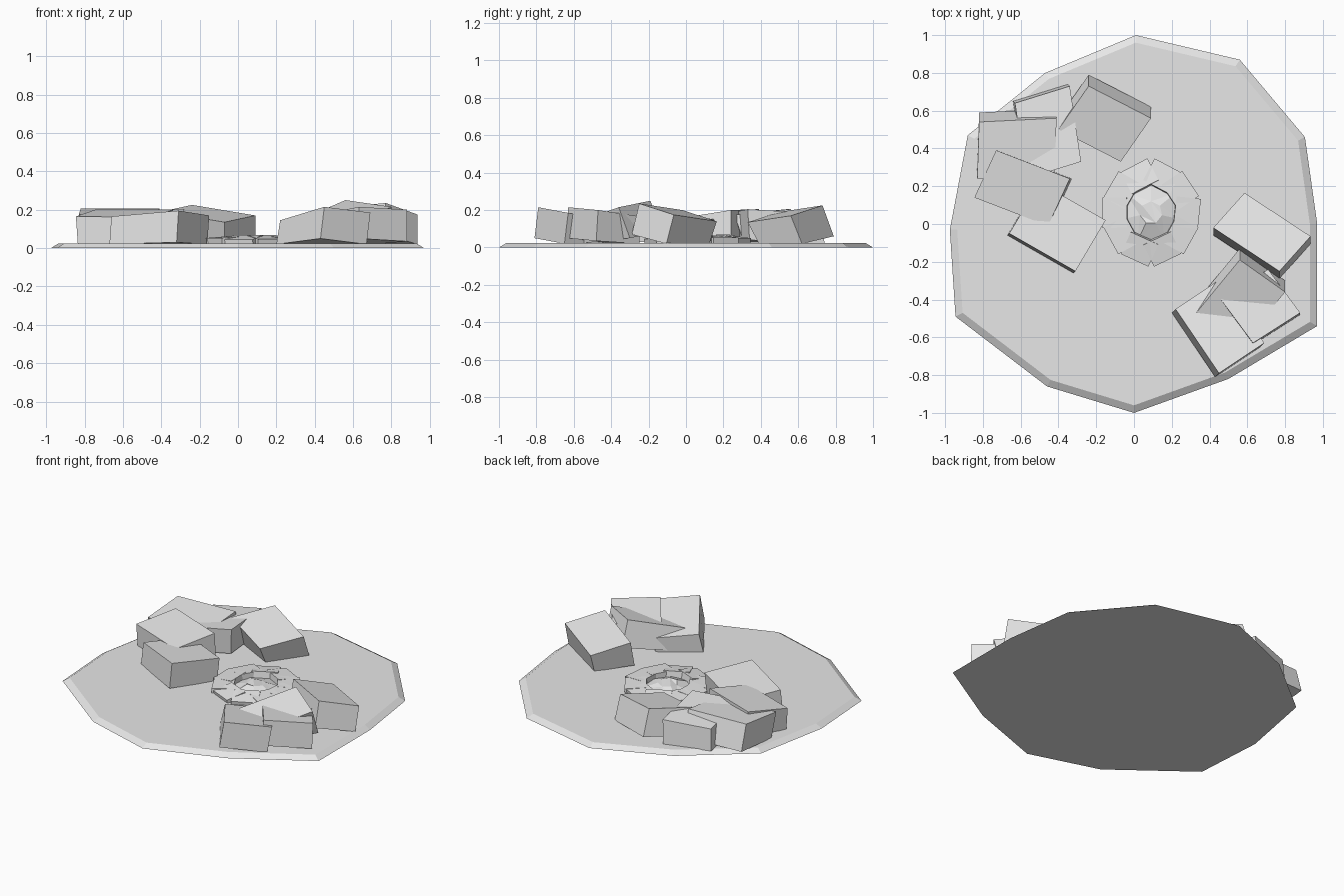
import bpy, bmesh, math, random
from mathutils import Vector, Matrix

if "Cube" in bpy.data.objects:
    bpy.data.objects.remove(bpy.data.objects["Cube"])

random.seed(4)
grey = bpy.data.materials.new("stone_grey")
grey.diffuse_color = (0.8, 0.8, 0.8, 1)
grey.use_nodes = True
grey.node_tree.nodes["Principled BSDF"].inputs["Base Color"].default_value = grey.diffuse_color


def finish(name, bm):
    bmesh.ops.recalc_face_normals(bm, faces=bm.faces)
    me = bpy.data.meshes.new(name)
    bm.to_mesh(me)
    bm.free()
    me.materials.append(grey)
    ob = bpy.data.objects.new(name, me)
    bpy.context.collection.objects.link(ob)
    return ob


def loft(bm, lower, upper):
    lo = [bm.verts.new(p) for p in lower]
    up = [bm.verts.new(p) for p in upper]
    n = len(lo)
    bm.faces.new(lo)
    bm.faces.new(up)
    for i in range(n):
        j = (i + 1) % n
        bm.faces.new((lo[i], lo[j], up[j], up[i]))


# Ground plate: irregular twelve-sided slab with a bevelled rim
rim = [(0.01, 1.0), (0.56, 0.87), (0.905, 0.46), (0.97, 0.0), (0.97, -0.54), (0.5, -0.82),
       (0.0, -1.0), (-0.46, -0.86), (-0.945, -0.49), (-0.975, -0.03), (-0.88, 0.47), (-0.47, 0.8)]
bm = bmesh.new()
loft(bm, [(x, y, 0) for x, y in rim], [(x * 0.96, y * 0.96, 0.024) for x, y in rim])
finish("ground_plate", bm)


# Rough blocks: a top corner, its two neighbours, and the sideways lean of the base
def block(name, a, b, c, lean):
    a, b, c = Vector(a), Vector(b), Vector(c)
    top = [a, b, b + c - a, c]
    base = [Vector((p.x + lean[0], p.y + lean[1], max(0.02, p.z - 0.165))) for p in top]
    bm = bmesh.new()
    loft(bm, base, top)
    finish(name, bm)


blocks = [
    ((-0.24, 0.73, 0.225), (0.09, 0.56, 0.17), (-0.40, 0.50, 0.19), (0, 0.06)),
    ((-0.34, 0.73, 0.18), (-0.63, 0.64, 0.16), (-0.28, 0.33, 0.205), (-0.01, 0.01)),
    ((-0.82, 0.54, 0.205), (-0.41, 0.56, 0.205), (-0.83, 0.24, 0.175), (0, 0.05)),
    ((-0.73, 0.39, 0.205), (-0.34, 0.24, 0.20), (-0.845, 0.14, 0.165), (0.01, 0)),
    ((-0.66, -0.05, 0.165), (-0.31, -0.25, 0.195), (-0.50, 0.22, 0.14), (-0.01, -0.01)),
    ((0.42, -0.02, 0.20), (0.77, -0.25, 0.235), (0.585, 0.165, 0.14), (0, -0.04)),
    ((0.22, -0.45, 0.145), (0.45, -0.79, 0.215), (0.46, -0.29, 0.115), (-0.02, -0.02)),
    ((0.63, -0.63, 0.215), (0.88, -0.47, 0.20), (0.46, -0.40, 0.18), (0, -0.01)),
    ((0.56, -0.19, 0.25), (0.80, -0.36, 0.215), (0.33, -0.47, 0.15), (0, 0.06)),
]
for i, spec in enumerate(blocks):
    block(f"stone_block_{i + 1}", *spec)

# Ring of small stones in the middle
cx, cy = 0.09, 0.06
bm = bmesh.new()
count = 10
for i in range(count):
    t = 2 * math.pi * i / count
    m = (Matrix.Translation((cx + 0.19 * math.cos(t), cy + 0.2 * math.sin(t), 0.035))
         @ Matrix.Rotation(t + random.uniform(-0.2, 0.2), 4, 'Z')
         @ Matrix.Rotation(random.uniform(0.05, 0.2), 4, 'Y')
         @ Matrix.Diagonal((0.13, 0.16, 0.045, 1)))
    bmesh.ops.create_cube(bm, size=1, matrix=m)
finish("small_stone_ring", bm)

# Low faceted mound inside the ring
bm = bmesh.new()
bmesh.ops.create_cone(bm, cap_ends=True, segments=7, radius1=0.17, radius2=0.06, depth=0.035,
                      matrix=Matrix.Translation((cx, cy, 0.0375)))
for v in bm.verts:
    if v.co.z > 0.04:
        v.co.z += random.uniform(-0.012, 0.008)
bmesh.ops.triangulate(bm, faces=bm.faces)
finish("centre_mound", bm)
